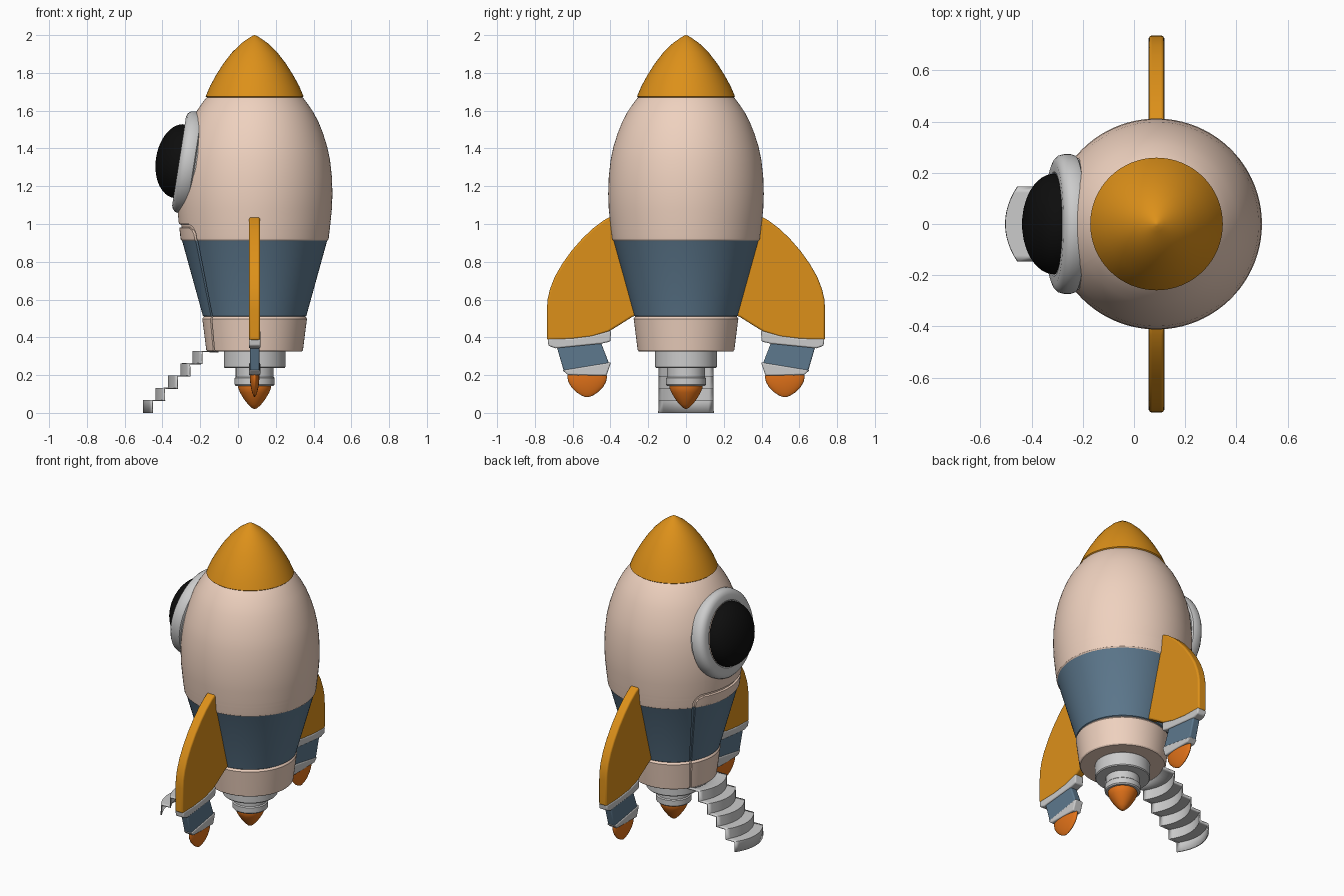
import bpy, bmesh, math
from mathutils import Vector

if "Cube" in bpy.data.objects:
    bpy.data.objects.remove(bpy.data.objects["Cube"])

AX = 0.088  # x of the rocket's axis


def mat(name, rgb):
    m = bpy.data.materials.new(name)
    m.diffuse_color = (*rgb, 1)
    m.use_nodes = True
    m.node_tree.nodes["Principled BSDF"].inputs["Base Color"].default_value = m.diffuse_color
    return m


PEACH = mat("peach", (0.86, 0.64, 0.52))
BLUE = mat("blue", (0.11, 0.19, 0.27))
ORANGE = mat("orange", (0.72, 0.28, 0.01))
FLAME = mat("flame", (0.76, 0.17, 0.01))
BLACK = mat("black", (0.004, 0.004, 0.004))


def make(name, verts, faces, mats=(), angle=35):
    bm = bmesh.new()
    vs = [bm.verts.new(v) for v in verts]
    for f in faces:
        bm.faces.new([vs[i] for i in f])
    bmesh.ops.remove_doubles(bm, verts=bm.verts, dist=1e-5)
    bmesh.ops.recalc_face_normals(bm, faces=bm.faces)
    me = bpy.data.meshes.new(name)
    bm.to_mesh(me)
    bm.free()
    ob = bpy.data.objects.new(name, me)
    bpy.context.collection.objects.link(ob)
    for m in mats:
        me.materials.append(m)
    bpy.ops.object.select_all(action='DESELECT')
    ob.select_set(True)
    bpy.context.view_layer.objects.active = ob
    bpy.ops.object.shade_smooth_by_angle(angle=math.radians(angle))
    return ob


def grid_faces(rows, cols, wrap):
    return [(i * cols + j, i * cols + (j + 1) % cols,
             (i + 1) * cols + (j + 1) % cols, (i + 1) * cols + j)
            for i in range(rows - 1) for j in range(cols if wrap else cols - 1)]


def lathe(name, profile, mats=(), loc=(AX, 0, 0), n=64):
    verts = [(r * math.cos(2 * math.pi * j / n), r * math.sin(2 * math.pi * j / n), z)
             for r, z in profile for j in range(n)]
    ob = make(name, verts, grid_faces(len(profile), n, True), mats)
    ob.location = loc
    return ob


def plate(name, pts, thick, side, mats=(), bevel=0.008):
    # flat outline in y-z, given thickness along x
    n = len(pts)
    verts = [(AX + s * thick / 2, side * y, z) for s in (-1, 1) for y, z in pts]
    faces = [tuple(range(n)), tuple(range(n, 2 * n))]
    faces += [(i, (i + 1) % n, n + (i + 1) % n, n + i) for i in range(n)]
    ob = make(name, verts, faces, mats)
    b = ob.modifiers.new("bevel", 'BEVEL')
    b.width, b.segments, b.limit_method = bevel, 3, 'ANGLE'
    return ob


# Hull, with a door outline pressed in as a groove facing -x
hull = [(0, 1.672), (.252, 1.672), (.259, 1.665), (.285, 1.63), (.312, 1.59), (.338, 1.54),
        (.362, 1.48), (.384, 1.41), (.399, 1.34), (.409, 1.25), (.412, 1.16),
        (.409, 1.08), (.401, 1.0), (.4007, .997), (.399, .983), (.3987, .98),
        (.3975, .968), (.395, .95), (.393, .93), (.391, .918), (.385, .912),
        (.383, .908), (.274, .514), (.268, .51), (.272, .506), (.277, .498),
        (.256, .333), (.25, .326), (0, .326)]


def corner(z, h):
    t = min(max((z - .93) / h, 0), 1)
    return h / .39 * (1 - math.sqrt(1 - t * t))


def half_columns(z):
    top = .59 + .14 * (min(z, .93) - .33)
    a_out, a_in = top - corner(z, .07), top - .05 - corner(z, .05)
    cols = [(a_in * k / 10, 'door') for k in range(11)]
    cols += [(a_in + .006, 'groove'), (a_out - .006, 'groove')]
    return cols + [(a_out + (math.pi - a_out) * k / 36, 'hull') for k in range(37)]


verts = []
for r, z in hull:
    half = half_columns(z)
    for a, kind in half + [(-a, k) for a, k in half[-2:0:-1]]:
        sunk = z < .999 and (kind == 'groove' or (kind == 'door' and z > .981))
        rr = max(r - (.012 if sunk else 0), 0)
        verts.append((AX - rr * math.cos(a), rr * math.sin(a), z))
body = make("hull", verts, grid_faces(len(hull), len(verts) // len(hull), True), (PEACH, BLUE), 30)
for p in body.data.polygons:
    p.material_index = 1 if .509 < p.center.z < .911 else 0

# Nose cone
lathe("nose_cone", [(0, 1.668), (.25, 1.668), (.259, 1.676), (.236, 1.73), (.203, 1.79),
                    (.165, 1.85), (.12, 1.908), (.07, 1.957), (.03, 1.985), (.008, 1.998),
                    (0, 2.0)], (ORANGE,))

# Main nozzle and its flame
lathe("main_nozzle", [(0, .33), (.158, .33), (.163, .324), (.163, .243), (.158, .237), (.1, .237),
                      (.1, .19), (.106, .184), (.106, .15), (.1, .143), (0, .143)])
lathe("main_flame", [(0, .15), (.086, .15), (.088, .135), (.077, .107), (.058, .075),
                     (.035, .045), (.015, .026), (0, .02)], (FLAME,))

# Round window, tilted with the hull
tilt = Vector((-.988, 0, .154)).to_track_quat('Z', 'Y')
ring = lathe("window_frame", [(.18, -.16), (.19, -.03), (.194, -.008), (.204, 0), (.238, 0), (.256, -.007),
                              (.268, -.02), (.273, -.038), (.273, -.065), (.268, -.08),
                              (.258, -.086), (.25, -.16), (.18, -.16)], (), (-.312, 0, 1.333))
glass = lathe("window_glass", [(.197 * math.cos(t * math.pi / 24), .125 * math.sin(t * math.pi / 24) - .002)
                               for t in range(13)], (BLACK,), (-.312, 0, 1.333))
for ob in (ring, glass):
    ob.rotation_mode = 'QUATERNION'
    ob.rotation_quaternion = tilt

# Fins with small flat thrusters on both sides
fin = [(.37, 1.0), (.40, 1.038), (.435, 1.02), (.495, .975), (.55, .922), (.607, .857), (.656, .788),
       (.695, .72), (.72, .656), (.733, .6), (.736, .55), (.736, .385), (.62, .388), (.5, .402),
       (.41, .43), (.35, .467), (.285, .508), (.25, .52), (.36, .91)]
upper_collar = [(.733, .392), (.6, .395), (.5, .408), (.397, .436), (.40, .378), (.45, .366),
                (.69, .342), (.728, .355)]
pod = [(.687, .36), (.455, .385), (.403, .25), (.645, .215)]
lower_collar = [(.654, .226), (.397, .268), (.421, .197), (.625, .2)]
jet = [(0, .215), (.1, .215), (.105, .19), (.1, .165), (.085, .138), (.058, .11),
       (.03, .092), (.012, .085), (0, .084)]
for side, tag in ((1, "back"), (-1, "front")):
    plate("fin_" + tag, fin, .058, side, (ORANGE,), .01)
    plate("thruster_collar_" + tag, upper_collar, .062, side)
    plate("thruster_body_" + tag, pod, .05, side, (BLUE,))
    plate("thruster_rim_" + tag, lower_collar, .06, side)
    flame = lathe("thruster_flame_" + tag, jet, (FLAME,), (AX, side * .523, 0), 40)
    flame.scale.x = .24

# Curved steps leading up to the door
path = [(-.5, .0)]
for k, x in enumerate((-.435, -.368, -.302, -.238, -.15)):
    path += [(path[-1][0], .065 * (k + 1)), (x, .065 * (k + 1))]
N = 13
ys = [-.145 + .29 * j / (N - 1) for j in range(N)]
verts = [(x + .047 * (y / .145) ** 2, y, z) for x, z in path for y in ys]
steps = make("boarding_steps", verts, grid_faces(len(path), N, False))
s = steps.modifiers.new("thickness", 'SOLIDIFY')
s.thickness, s.offset = .008, 0
